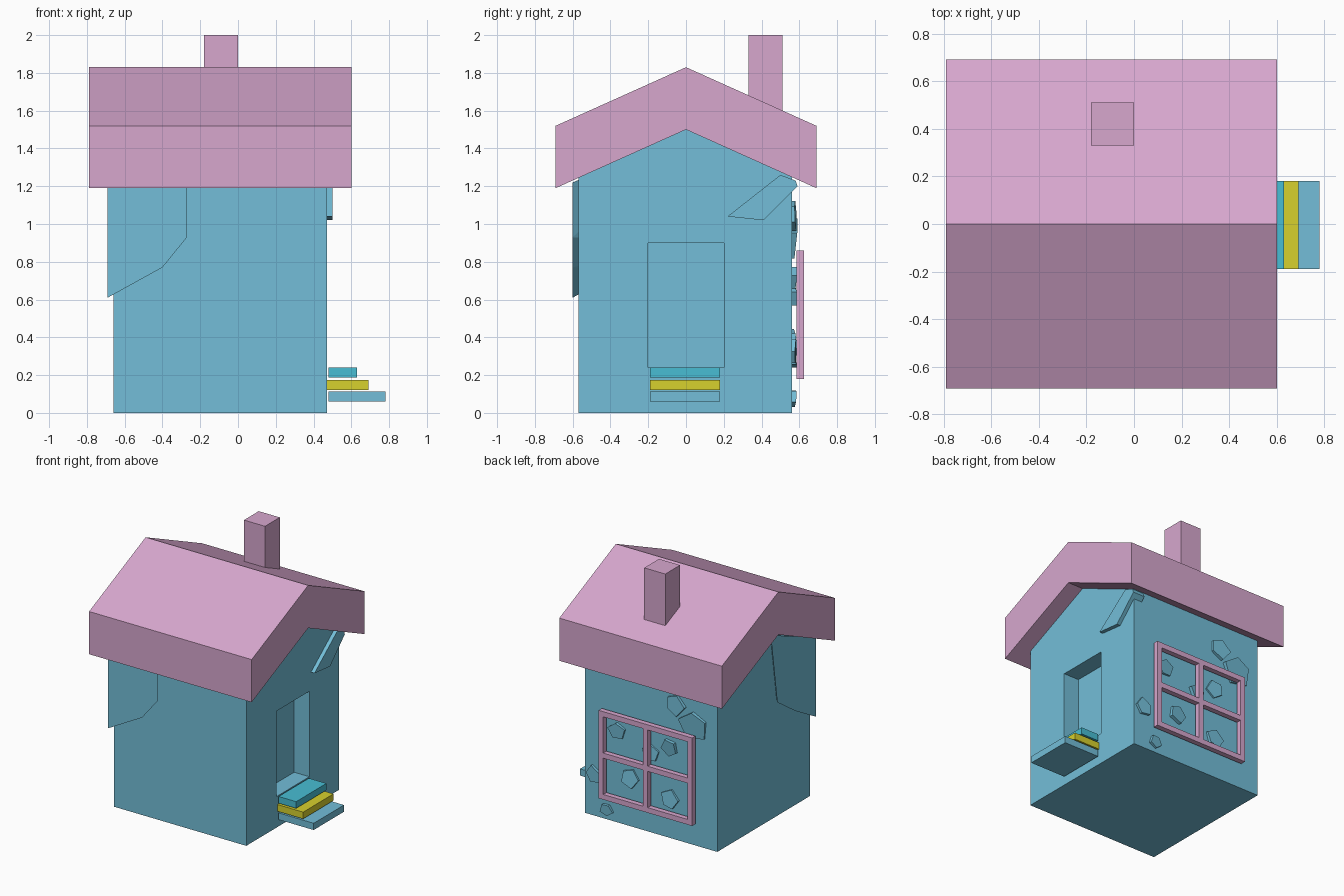
import bpy, bmesh, math, random
from mathutils import Vector

if "Cube" in bpy.data.objects:
    bpy.data.objects.remove(bpy.data.objects["Cube"], do_unlink=True)
random.seed(4)


def material(name, rgb):
    lin = [(c / 255 / 12.92) if c < 11 else ((c / 255 + 0.055) / 1.055) ** 2.4 for c in rgb]
    m = bpy.data.materials.new(name)
    m.use_nodes = True
    m.diffuse_color = (*lin, 1)
    m.node_tree.nodes["Principled BSDF"].inputs["Base Color"].default_value = (*lin, 1)
    return m


BLUE = material("wall blue", (115, 190, 216))
PINK = material("roof pink", (215, 167, 206))
YELLOW = material("step yellow", (215, 209, 45))
CYAN = material("step cyan", (72, 190, 212))


def finish(name, bm, mat):
    bmesh.ops.recalc_face_normals(bm, faces=bm.faces)
    me = bpy.data.meshes.new(name)
    bm.to_mesh(me)
    bm.free()
    me.materials.append(mat)
    ob = bpy.data.objects.new(name, me)
    bpy.context.collection.objects.link(ob)
    return ob


def box(name, x, y, z, mat):
    bm = bmesh.new()
    bmesh.ops.create_cube(bm, size=1)
    for v in bm.verts:
        v.co = [(r[0] + r[1]) / 2 + c * (r[1] - r[0]) for r, c in zip((x, y, z), v.co)]
    return finish(name, bm, mat)


def prism(name, profile, axis, lo, hi, mat):
    """Extrude a 2D profile (y,z along x) or (x,z along y)."""
    bm = bmesh.new()
    place = (lambda d, p: (d, *p)) if axis == "x" else (lambda d, p: (p[0], d, p[1]))
    face = bm.faces.new([bm.verts.new(place(lo, p)) for p in profile])
    ext = bmesh.ops.extrude_face_region(bm, geom=[face])["geom"]
    top = [v for v in ext if isinstance(v, bmesh.types.BMVert)]
    bmesh.ops.translate(bm, verts=top, vec=place(hi - lo, (0, 0)))
    return finish(name, bm, mat)


# Gabled body with a recessed doorway
body = prism("house_body", [(-.57, 0), (.56, 0), (.56, 1.25), (0, 1.5), (-.57, 1.25)],
             "x", -.66, .47, BLUE)
cutter = box("door_cutter", (.34, .8), (-.2, .2), (.24, .9), BLUE)
cutter.hide_render = True
mod = body.modifiers.new("doorway", "BOOLEAN")
mod.object, mod.solver = cutter, "EXACT"
bpy.context.view_layer.objects.active = body
bpy.ops.object.modifier_apply(modifier=mod.name)
bpy.data.objects.remove(cutter, do_unlink=True)

# Thick gabled roof and chimney
prism("roof", [(-.69, 1.19), (-.69, 1.52), (0, 1.83), (.69, 1.52), (.69, 1.19), (0, 1.5)],
      "x", -.79, .6, PINK)
box("chimney", (-.18, 0), (.33, .51), (1.5, 2), PINK)

# Floating doorsteps
for name, x1, z, mat in (("bottom_step", .78, .06, BLUE), ("middle_step", .69, .122, YELLOW),
                         ("top_step", .63, .187, CYAN)):
    box(name, (.47 if mat == YELLOW else .48, x1), (-.19, .18), (z, z + .052), mat)

# Window frame on the back wall
for i, x in enumerate((-.47, -.09, .29)):
    box(f"window_upright_{i}", (x - .02, x + .02), (.585, .625), (.18, .86), PINK)
for i, z in enumerate((.2, .52, .84)):
    box(f"window_rail_{i}", (-.49, .31), (.585, .625), (z - .02, z + .02), PINK)

# Loosened corner block, pushed outward
bm = bmesh.new()
for x, y, z in ((-.69, -.6, .61), (-.4, -.6, .77), (-.27, -.6, .93), (-.27, -.6, 1.22),
                (-.69, -.6, 1.22), (-.69, -.35, .75), (-.69, -.13, .9), (-.69, -.05, 1.45)):
    bm.verts.new((x, y, z))
bmesh.ops.convex_hull(bm, input=bm.verts)
finish("loose_corner_block", bm, BLUE)

# Loosened gable block above the doorway
prism("loose_gable_block", [(.22, 1.04), (.41, 1.02), (.59, 1.2), (.58, 1.23), (.5, 1.26)],
      "x", .4, .5, BLUE)

# Broken wall pieces standing out around the window
pieces = ((.19, .71, .08), (-.26, .7, .08), (-.47, .93, .12), (-.26, .3, .08),
          (.28, .08, .05), (.08, .38, .08), (-.1, .62, .07), (.39, .32, .07), (-.3, 1.05, .09))
for i, (x, z, r) in enumerate(pieces):
    turn = random.random() * math.tau
    outline = []
    for k in range(5):
        a = turn + k * math.tau / 5
        d = r * random.uniform(.75, 1.15)
        outline.append((x + d * math.cos(a), z + d * math.sin(a)))
    shard = prism(f"wall_shard_{i}", outline, "y", .53, .58, BLUE)
    tilt = Vector((random.uniform(-.12, .12), random.uniform(-.12, .12)))
    for v in shard.data.vertices:
        v.co.y += tilt.x * (v.co.x - x) + tilt.y * (v.co.z - z)
